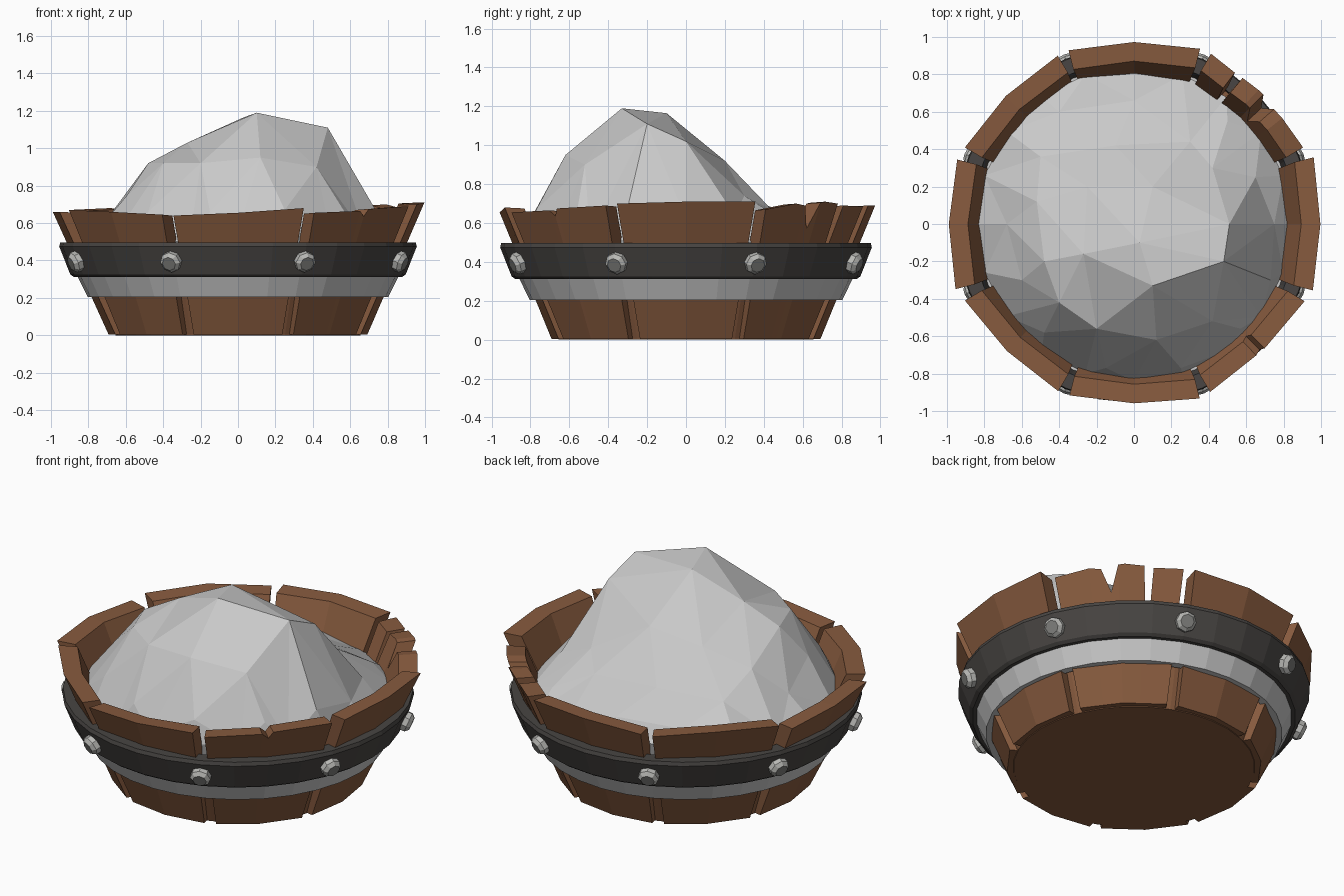
import bpy, bmesh, math, random
from mathutils import Matrix, Vector
from mathutils.geometry import delaunay_2d_cdt

random.seed(4)
cube = bpy.data.objects.get("Cube")
if cube:
    bpy.data.objects.remove(cube, do_unlink=True)


def material(name, rgb):
    m = bpy.data.materials.new(name)
    m.use_nodes = True
    m.diffuse_color = (*rgb, 1)
    node = m.node_tree.nodes["Principled BSDF"]
    node.inputs["Base Color"].default_value = (*rgb, 1)
    node.inputs["Roughness"].default_value = 0.8
    return m


wood = material("brown wood", (0.245, 0.105, 0.049))
iron = material("dark iron", (0.065, 0.06, 0.056))
steel = material("pale bolt grey", (0.48, 0.48, 0.46))
worn = material("worn bolt grey", (0.2, 0.2, 0.19))
stone = material("pale grey", (0.59, 0.59, 0.59))


def finish(name, bm, mat):
    bmesh.ops.remove_doubles(bm, verts=bm.verts, dist=0.0005)
    bmesh.ops.recalc_face_normals(bm, faces=bm.faces)
    mesh = bpy.data.meshes.new(name)
    bm.to_mesh(mesh)
    bm.free()
    mesh.materials.append(mat)
    obj = bpy.data.objects.new(name, mesh)
    bpy.context.collection.objects.link(obj)
    return obj


def lathe(name, profile, sides, mat, closed=False):
    """Spin a (radius, height) profile around z."""
    bm = bmesh.new()
    pts = profile + profile[:1] if closed else profile
    verts = [bm.verts.new((r, 0, z)) for r, z in pts]
    edges = [bm.edges.new(pair) for pair in zip(verts, verts[1:])]
    bmesh.ops.spin(bm, geom=verts + edges, cent=(0, 0, 0), axis=(0, 0, 1),
                   angle=math.tau, steps=sides)
    return finish(name, bm, mat)


def plank(name, angle, tops, lean=0.0):
    """Slanted stave with a slight bend; tops lists (across, height) pairs."""
    bm = bmesh.new()
    turn = Matrix.Rotation(math.radians(angle), 4, "Z")

    def corner(t, z, inset):
        r = 0.69 + (0.41 + lean) * z
        half = 0.236 + 0.17 * z - 0.25 * inset
        return bm.verts.new(turn @ Vector((r - 0.036 * abs(t) - inset, t * half, z)))

    columns = [[corner(t, 0.004, 0), corner(t, h, 0),
                corner(t, h - 0.005, 0.1), corner(t, 0.004, 0.1)] for t, h in tops]
    for a, b in zip(columns, columns[1:]):
        for i in range(4):
            j = (i + 1) % 4
            bm.faces.new((a[i], a[j], b[j], b[i]))
    bm.faces.new(columns[0])
    bm.faces.new(columns[-1])
    return finish(name, bm, wood)


def straight(a, b, c):
    return [(-1, a), (0, b), (1, c)]


# Staves, going round from the left side
broken = [(-1, .67), (-.45, .70), (-.27, .69), (-.13, .57), (0, .705), (.1, .71),
          (.4, .70), (.43, .47), (.51, .47), (.54, .69), (1, .685)]
notched = [(-1, .655), (-.1, .665), (0, .635), (.07, .675), (1, .69)]
plank("plank_left", 0, straight(.70, .71, .71), 0.022)
plank("plank_back_left_broken", 45, broken)
plank("plank_back", 90, straight(.69, .69, .67))
plank("plank_back_right", 135, straight(.66, .68, .67))
plank("plank_right", 180, straight(.64, .66, .66), 0.045)
plank("plank_front_right", 225, straight(.67, .66, .645))
plank("plank_front", 270, straight(.64, .655, .68))
plank("plank_front_left", 315, notched)

# Recessed wooden shell and floor behind the stave joints
lathe("floor_and_liner", [(0, 0), (.655, 0), (.79, .34), (.70, .34), (0, .3)], 32, wood)

# Pale hoop below the iron hoop
lathe("pale_hoop", [(.76, .205), (.804, .205), (.89, .38), (.8, .38)], 32, stone, True)

# Iron hoop with chamfered rims
lathe("iron_hoop", [(.83, .312), (.878, .312), (.897, .326), (.956, .475),
                    (.95, .497), (.87, .497)], 32, iron, True)

# Eight faceted bolts on the stave joints, square to the hoop's slope
for i in range(8):
    a = math.radians(22.5 + 45 * i)
    bolt = lathe(f"bolt_{i + 1}", [(0, -.03), (.057, -.03), (.057, .03),
                                   (.038, .05), (0, .05)], 8, steel)
    bolt.data.materials.append(worn)
    for face in bolt.data.polygons:
        face.material_index = int(face.center.z > .045)
    out = Vector((math.cos(a), math.sin(a), -0.4))
    turn = out.to_track_quat("Z", "Y").to_matrix().to_4x4()
    bolt.data.transform(Matrix.Translation(
        (.92 * math.cos(a), .92 * math.sin(a), .40)) @ turn)

# Rough boulder: key peaks and ledges joined into flat triangles
peaks = [(.1, -.33, 1.19), (.48, -.2, 1.11), (.03, -.1, 1.165), (.51, 0, 1.02),
         (-.27, -.16, 1.03), (-.48, -.2, .92), (-.4, -.42, .92),
         (.12, -.62, .95), (-.2, -.56, .92), (.42, -.52, .9), (.25, -.77, .67),
         (-.15, -.77, .66), (-.48, -.58, .66), (.57, -.56, .66), (.73, -.3, .68),
         (.75, 0, .62), (.65, .25, .64), (.42, .3, .74), (.1, .2, .92),
         (-.25, .2, .89), (-.52, .12, .8), (-.68, 0, .65), (-.6, -.3, .74),
         (-.5, .36, .69), (-.1, .42, .69), (.3, .44, .67), (0, .66, .58),
         (-.4, .6, .59), (.5, .55, .58)]
points = [Vector(p) for p in peaks]
for i in range(20):
    a = math.tau * i / 20
    points.append(Vector((.84 * math.cos(a), .84 * math.sin(a),
                          random.uniform(.49, .55))))
result = delaunay_2d_cdt([p.xy for p in points], [], [], 0, 0.0001)
bm = bmesh.new()
verts = [bm.verts.new((*xy, points[src[0]].z))
         for xy, src in zip(result[0], result[3])]
for tri in result[2]:
    bm.faces.new([verts[k] for k in tri])
# Skirt that seats the boulder inside the tub
rim = [e for e in bm.edges if e.is_boundary]
skirt = bmesh.ops.extrude_edge_only(bm, edges=rim)["geom"]
for v in skirt:
    if isinstance(v, bmesh.types.BMVert):
        v.co = (v.co.x * .93, v.co.y * .93, .35)
finish("boulder", bm, stone)
